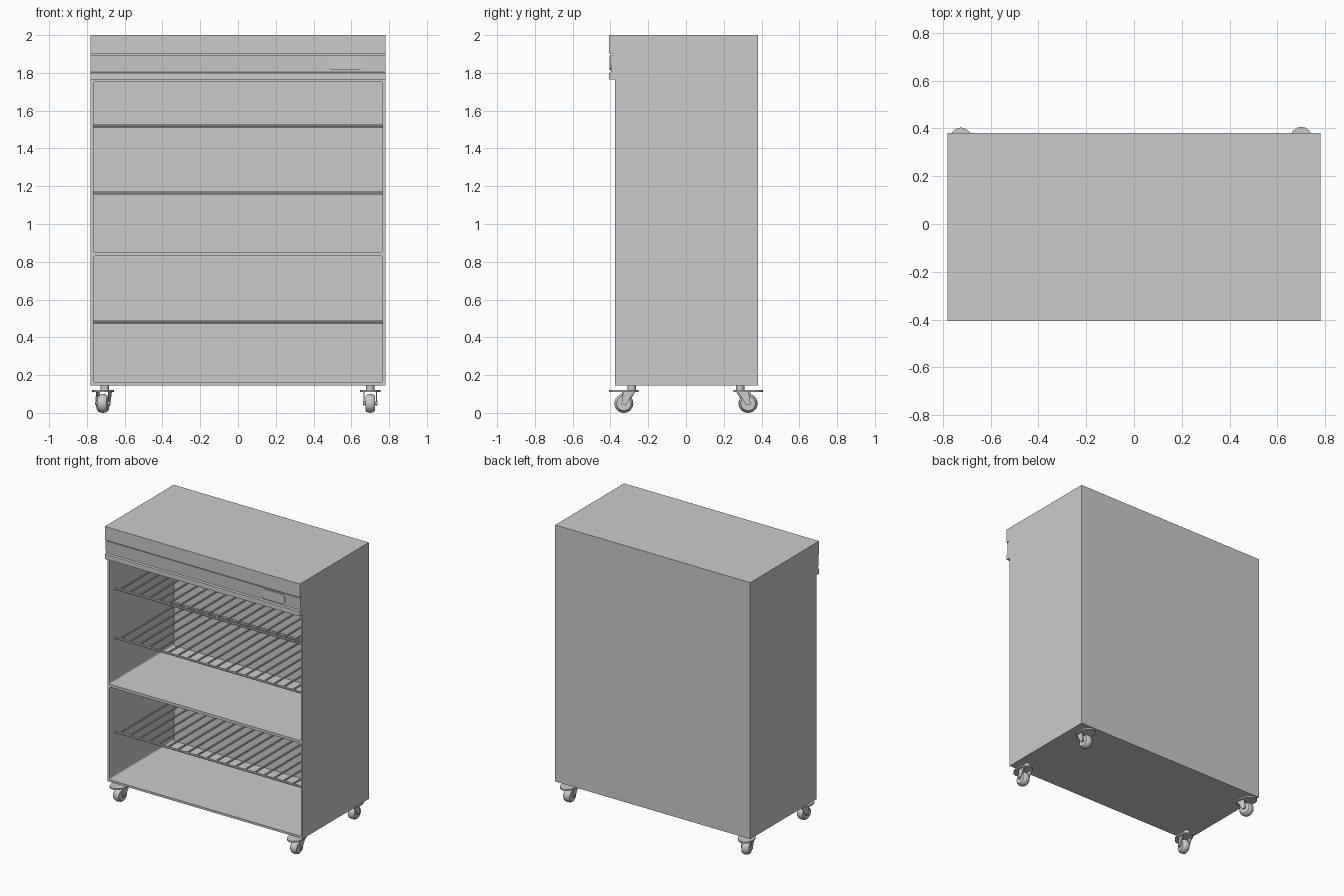
import bpy, bmesh
from math import sin, cos, pi, radians
from mathutils import Matrix, Vector

old = bpy.data.objects.get("Cube")
if old:
    bpy.data.objects.remove(old, do_unlink=True)

grey = bpy.data.materials.new("plain_grey")
grey.use_nodes = True
grey.diffuse_color = (0.6, 0.6, 0.6, 1)
grey.node_tree.nodes["Principled BSDF"].inputs["Base Color"].default_value = (0.6, 0.6, 0.6, 1)


def finish(name, bm, smooth=False):
    bmesh.ops.recalc_face_normals(bm, faces=bm.faces[:])
    mesh = bpy.data.meshes.new(name)
    bm.to_mesh(mesh)
    bm.free()
    mesh.materials.append(grey)
    ob = bpy.data.objects.new(name, mesh)
    bpy.context.collection.objects.link(ob)
    if smooth:
        bpy.ops.object.select_all(action="DESELECT")
        ob.select_set(True)
        bpy.context.view_layer.objects.active = ob
        bpy.ops.object.shade_smooth_by_angle(angle=radians(35))
    return ob


def add_box(bm, lo, hi):
    lo, hi = Vector(lo), Vector(hi)
    m = Matrix.Translation((lo + hi) / 2) @ Matrix.Diagonal((*(hi - lo), 1))
    return bmesh.ops.create_cube(bm, size=1, matrix=m)["verts"]


def rounded_box(name, lo, hi, radius):
    """Box whose four edges running front to back are rounded."""
    bm = bmesh.new()
    add_box(bm, lo, hi)
    edges = [e for e in bm.edges if abs(e.verts[0].co.y - e.verts[1].co.y) > 1e-4]
    bmesh.ops.bevel(bm, geom=edges, offset=radius, segments=4, profile=0.5, affect="EDGES")
    return finish(name, bm)


def add_rod(bm, a, b, r, sides=8):
    a, b = Vector(a), Vector(b)
    d = b - a
    m = Matrix.Translation((a + b) / 2) @ d.to_track_quat("Z", "Y").to_matrix().to_4x4()
    bmesh.ops.create_cone(bm, cap_ends=True, segments=sides, radius1=r, radius2=r,
                          depth=d.length, matrix=m)


def prism(bm, ring, offset):
    """Closed solid swept from a ring of points."""
    face = bm.faces.new([bm.verts.new(p) for p in ring])
    new = bmesh.ops.extrude_face_region(bm, geom=[face], use_keep_orig=True)["geom"]
    verts = [v for v in new if isinstance(v, bmesh.types.BMVert)]
    bmesh.ops.translate(bm, verts=verts, vec=offset)


# Cabinet shell: side profile with the projecting header, swept across the width
W = 0.78
profile = [(-.407, 2), (-.407, 1.902), (-.388, 1.902), (-.388, 1.895), (-.402, 1.895),
           (-.396, 1.805), (-.407, 1.8), (-.407, 1.765), (-.375, 1.765),
           (-.375, .145), (.38, .145), (.38, 2)]
bm = bmesh.new()
prism(bm, [(-W, y, z) for y, z in profile], (2 * W, 0, 0))
cabinet = finish("cabinet", bm)

# Upper and lower open compartments
for low, high in ((0.16, 0.83), (0.85, 1.755)):
    cutter = rounded_box("compartment_cutter", (-.766, -.6, low), (.766, .36, high), 0.012)
    cutter.hide_render = True
    mod = cabinet.modifiers.new("compartment", "BOOLEAN")
    mod.operation, mod.solver, mod.object = "DIFFERENCE", "EXACT", cutter
    bpy.context.view_layer.objects.active = cabinet
    bpy.ops.object.modifier_apply(modifier=mod.name)
    bpy.data.objects.remove(cutter, do_unlink=True)

# Display panel on the header
rounded_box("display_panel", (.475, -.405, 1.816), (.657, -.39, 1.886), 0.025)

# Wire shelves: rails across, rods from front to back
RODS = 20
for name, z in (("lower_shelf", .482), ("middle_shelf", 1.163), ("upper_shelf", 1.518)):
    bm = bmesh.new()
    for y in (-.31, .345):
        add_rod(bm, (-.766, y, z), (.766, y, z), 0.008)
    for i in range(RODS):
        x = -.73 + 1.46 * i / (RODS - 1)
        add_rod(bm, (x, -.31, z), (x, .36, z), 0.007)
    finish(name, bm, smooth=True)


def caster(name, x, side, yaw):
    """Swivel caster that trails along +y before it is turned into place."""
    place = (Matrix.Translation((x, side * .287, 0))
             @ Matrix.Rotation(yaw + (0 if side > 0 else pi), 4, "Z"))
    trail = 0.042

    # Oval cover plate, stem and fork
    bm = bmesh.new()
    n = 20
    oval = [(.055 * cos(2 * pi * i / n), trail + .078 * sin(2 * pi * i / n), .111)
            for i in range(n)]
    prism(bm, oval, (0, 0, .011))
    add_rod(bm, (0, 0, .12), (0, 0, .146), .022, 16)
    for s in (-1, 1):
        arm = [(s * .03, -.012, .113), (s * .03, .045, .113),
               (s * .03, trail + .013, .045), (s * .03, trail - .01, .04)]
        prism(bm, arm, (s * .006, 0, 0))
    add_rod(bm, (-.039, trail, .05), (.039, trail, .05), .009, 12)
    bm.transform(place)
    finish(name + "_fork", bm, smooth=True)

    # Wheel with a rounded tread
    bm = bmesh.new()
    section = [(-.026, .0), (-.026, .038), (-.018, .046), (0, .05),
               (.018, .046), (.026, .038), (.026, .0)]
    verts = [bm.verts.new((px, trail, .05 + r)) for px, r in section]
    edges = [bm.edges.new(pair) for pair in zip(verts, verts[1:])]
    bmesh.ops.spin(bm, geom=verts + edges, cent=(0, trail, .05), axis=(1, 0, 0),
                   angle=2 * pi, steps=24, use_duplicate=False)
    bmesh.ops.remove_doubles(bm, verts=bm.verts[:], dist=1e-5)
    bm.transform(place)
    finish(name + "_wheel", bm, smooth=True)


caster("front_left_caster", .7, -1, 0)
caster("back_left_caster", .7, 1, 0)
caster("front_right_caster", -.705, -1, radians(-12))
caster("back_right_caster", -.705, 1, radians(16))
